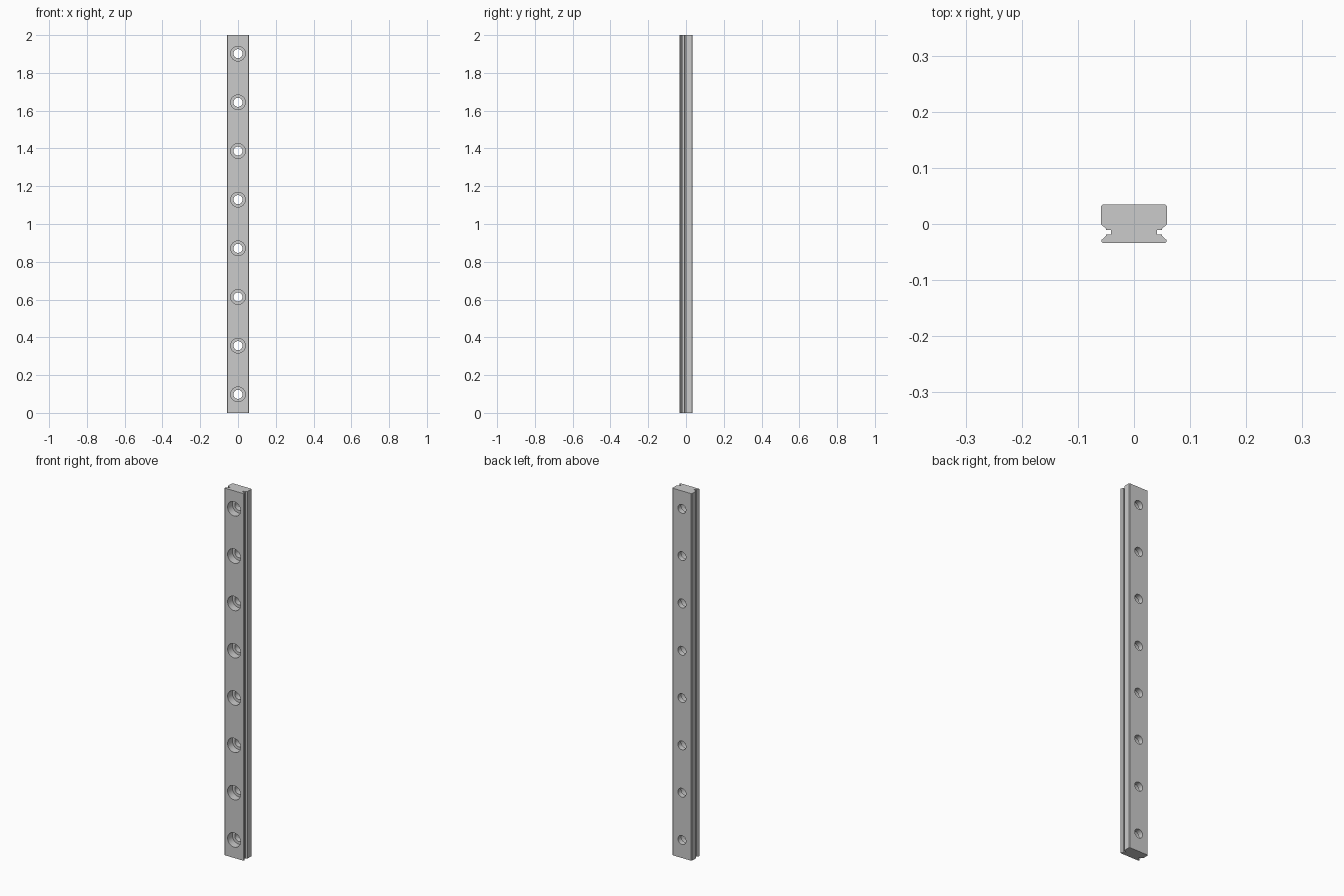
import bpy, bmesh, math

if "Cube" in bpy.data.objects:
    bpy.data.objects.remove(bpy.data.objects["Cube"])

LENGTH = 2.0
HOLES = 8
FIRST, LAST = 0.098, 1.902
BACK, FRONT = 0.035, -0.034


def mesh_object(name, bm):
    bmesh.ops.recalc_face_normals(bm, faces=bm.faces[:])
    mesh = bpy.data.meshes.new(name)
    bm.to_mesh(mesh)
    bm.free()
    ob = bpy.data.objects.new(name, mesh)
    bpy.context.collection.objects.link(ob)
    return ob


# Rail: mirrored half profile, extruded upwards
half = [(0.055, BACK), (0.0585, 0.0315), (0.0585, -0.001), (0.050, -0.008),
        (0.050, -0.0105), (0.041, -0.0105), (0.041, -0.019), (0.050, -0.019),
        (0.050, -0.0215), (0.0575, -0.028), (0.0575, -0.032), (0.0555, FRONT)]
profile = half + [(-x, y) for x, y in reversed(half)]
bm = bmesh.new()
face = bm.faces.new([bm.verts.new((x, y, 0)) for x, y in profile])
top = bmesh.ops.extrude_face_region(bm, geom=[face])["geom"]
bmesh.ops.translate(bm, vec=(0, 0, LENGTH),
                    verts=[v for v in top if isinstance(v, bmesh.types.BMVert)])
rail = mesh_object("rail", bm)

# Counterbored screw holes: stepped round cutters along the rail
steps = [(0.039, -0.06), (0.039, 0.007), (0.024, 0.007), (0.024, 0.06)]
SIDES = 40
bm = bmesh.new()
for i in range(HOLES):
    z = FIRST + (LAST - FIRST) * i / (HOLES - 1)
    rings = []
    for r, y in steps:
        angles = [2 * math.pi * k / SIDES for k in range(SIDES)]
        rings.append([bm.verts.new((r * math.cos(a), y, z + r * math.sin(a)))
                      for a in angles])
    for a, b in zip(rings, rings[1:]):
        for k in range(SIDES):
            n = (k + 1) % SIDES
            bm.faces.new((a[k], a[n], b[n], b[k]))
    bm.faces.new(rings[0])
    bm.faces.new(rings[-1])
cutter = mesh_object("hole_cutter", bm)

cut = rail.modifiers.new("screw_holes", "BOOLEAN")
cut.operation = "DIFFERENCE"
cut.solver = "EXACT"
cut.object = cutter
bpy.context.view_layer.objects.active = rail
rail.select_set(True)
bpy.ops.object.modifier_apply(modifier=cut.name)
bpy.data.objects.remove(cutter)
bpy.ops.object.shade_smooth_by_angle(angle=math.radians(30))
